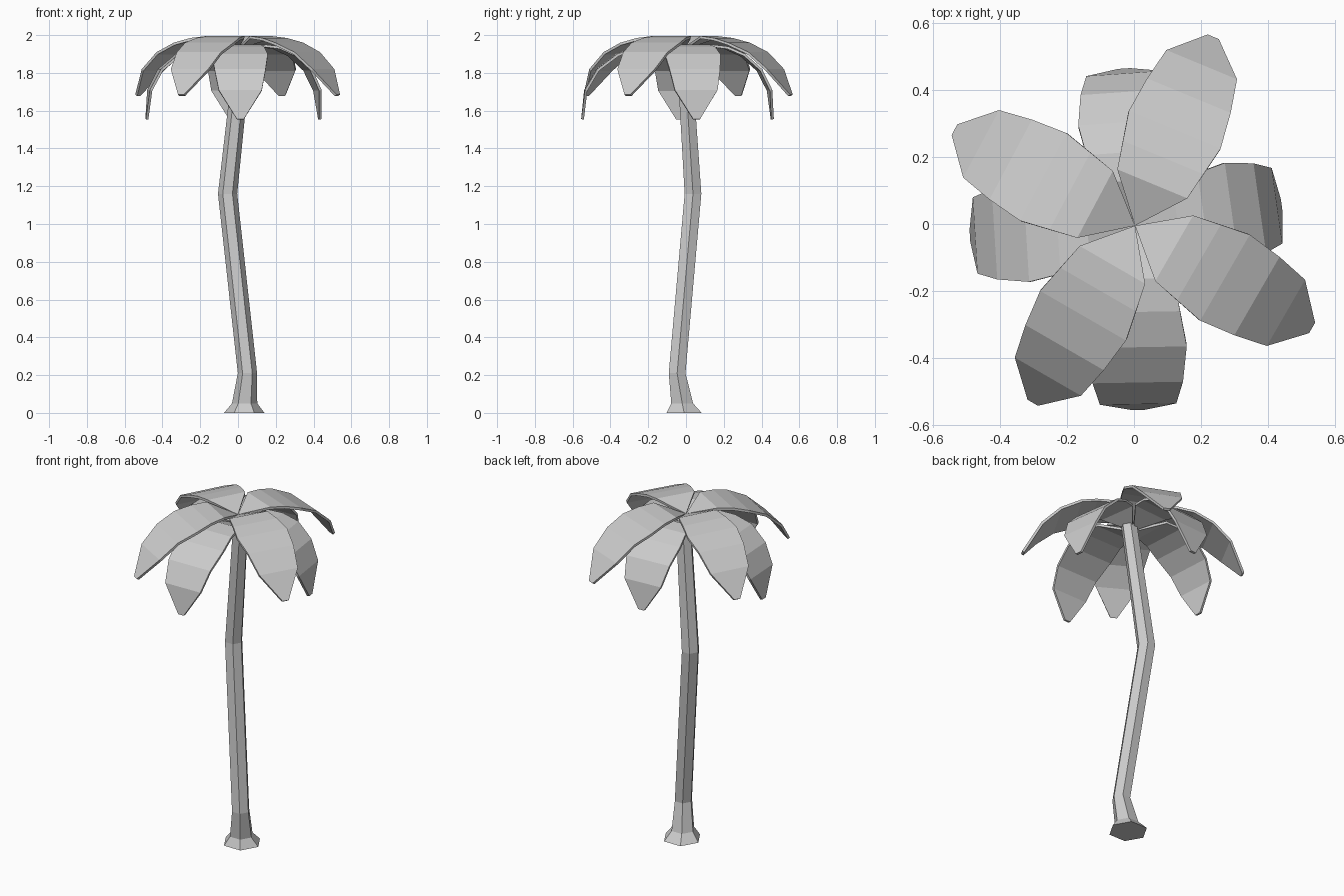
import bpy
import math
from mathutils import Vector

if "Cube" in bpy.data.objects:
    bpy.data.objects.remove(bpy.data.objects["Cube"], do_unlink=True)

grey = bpy.data.materials.new("plain_grey")
grey.use_nodes = True
colour = (0.6, 0.6, 0.6, 1.0)
grey.diffuse_color = colour
grey.node_tree.nodes["Principled BSDF"].inputs["Base Color"].default_value = colour


def make_object(name, verts, faces):
    mesh = bpy.data.meshes.new(name)
    mesh.from_pydata(verts, [], faces)
    mesh.materials.append(grey)
    obj = bpy.data.objects.new(name, mesh)
    bpy.context.collection.objects.link(obj)
    return obj


# Bent six-sided trunk with a flared foot: centre x, y, height, radius
SIDES = 6
rings = [(0.033, -0.01, 0, 0.107), (0.035, -0.02, 0.05, 0.067),
         (0.05, -0.047, 0.21, 0.051), (-0.055, 0.037, 1.16, 0.051),
         (0.025, -0.01, 1.9, 0.045)]
verts = [(x + r * math.cos(math.tau * i / SIDES), y + r * math.sin(math.tau * i / SIDES), z)
         for x, y, z, r in rings for i in range(SIDES)]
faces = [(k * SIDES + i, k * SIDES + (i + 1) % SIDES,
          (k + 1) * SIDES + (i + 1) % SIDES, (k + 1) * SIDES + i)
         for k in range(len(rings) - 1) for i in range(SIDES)]
faces.append(tuple(reversed(range(SIDES))))
faces.append(tuple(range(len(verts) - SIDES, len(verts))))
make_object("trunk", verts, faces)

# Leaf outline and the two arching profiles: distance from hub, height
half_widths = [0.113, 0.13, 0.148, 0.135, 0.114, 0.018]
upper_arch = [(0, 1.94), (0.135, 1.995), (0.22, 1.985), (0.31, 1.96),
              (0.42, 1.91), (0.52, 1.82), (0.61, 1.685)]
lower_arch = [(0, 1.89), (0.135, 1.95), (0.22, 1.94), (0.31, 1.9),
              (0.4, 1.82), (0.455, 1.71), (0.47, 1.555)]


def make_leaf(name, arch, angle, reach=1.0):
    a = math.radians(angle)
    out = Vector((math.cos(a), math.sin(a), 0))
    side = Vector((-math.sin(a), math.cos(a), 0))
    hub = Vector((0.003, -0.005, 0))
    verts = [hub + Vector((0, 0, arch[0][1]))]
    for (s, z), w in zip(arch[1:], half_widths):
        mid = hub + out * s * reach + Vector((0, 0, z))
        verts += [mid - side * w, mid + side * w]
    faces = [(0, 1, 2)]
    faces += [(i, i + 2, i + 3, i + 1) for i in range(1, len(verts) - 2, 2)]
    leaf = make_object(name, verts, faces)
    solid = leaf.modifiers.new("thickness", "SOLIDIFY")
    solid.thickness = 0.014
    solid.offset = -1


for i, angle in enumerate((67.5, 152, 240, -30)):
    make_leaf(f"upper_leaf_{i + 1}", upper_arch, angle)
for i, (angle, reach) in enumerate(((94, 1.0), (183.5, 1.05), (271, 1.17), (8, 0.94))):
    make_leaf(f"lower_leaf_{i + 1}", lower_arch, angle, reach)
